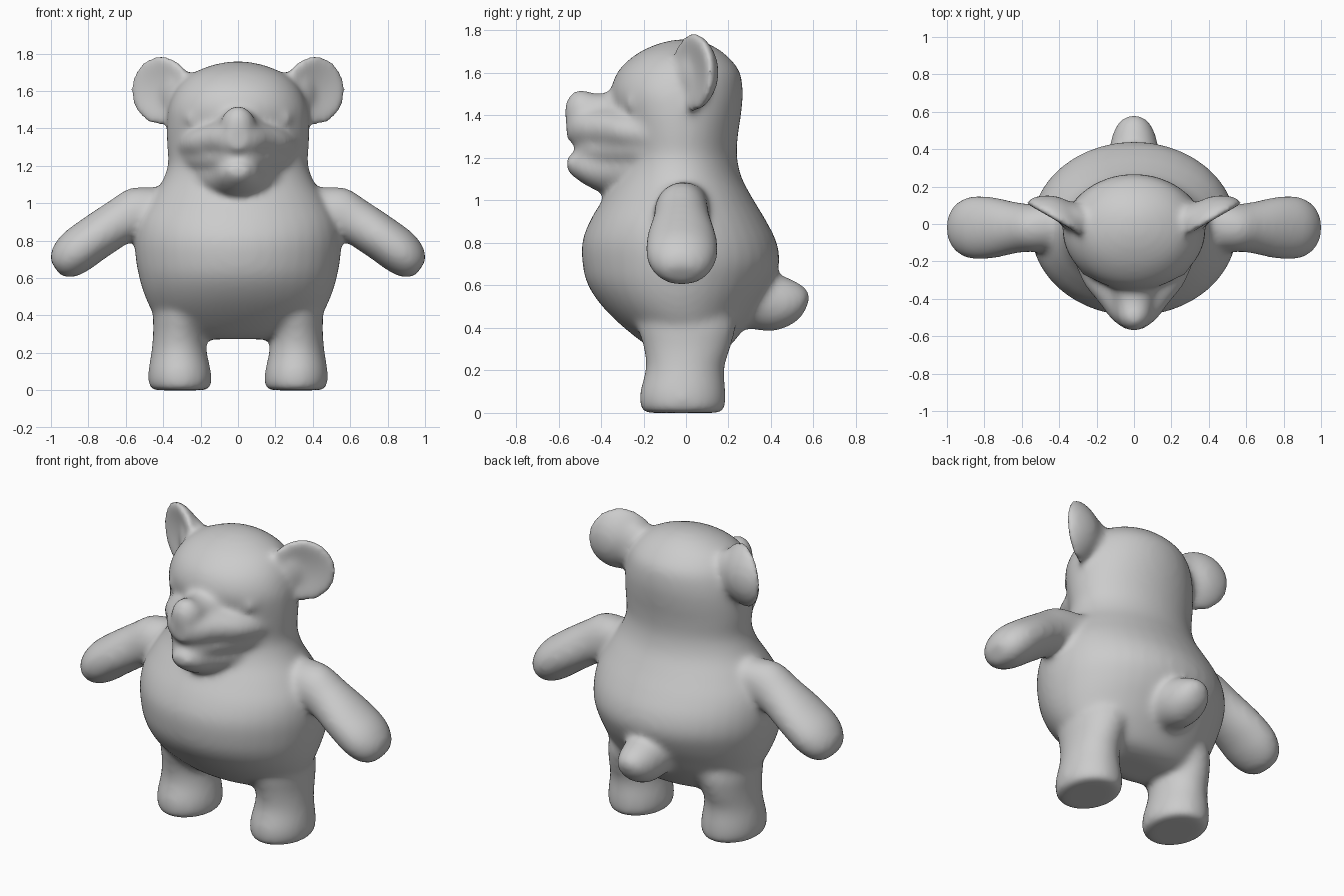
import bpy, bmesh
from math import cos, sin, pi, radians
from mathutils import Vector, Matrix

bm = bmesh.new()
X, Y, Z = Vector((1, 0, 0)), Vector((0, 1, 0)), Vector((0, 0, 1))


def resample(rows, n=5):
    """Catmull-Rom through the section rows."""
    rows = [Vector(r) for r in rows]
    out = []
    for i in range(len(rows) - 1):
        p0, p1, p2, p3 = (rows[max(0, min(len(rows) - 1, i + k))] for k in (-1, 0, 1, 2))
        for k in range(n):
            t = k / n
            out.append(0.5 * (2 * p1 + (p2 - p0) * t + (2 * p0 - 5 * p1 + 4 * p2 - p3) * t * t
                              + (3 * p1 - p0 - 3 * p2 + p3) * t ** 3))
    return out + [rows[-1]]


def loft(rows, u, v, side=1, seg=40):
    """Elliptical sections (x, y, z, radius along u, radius along v), capped."""
    rings = []
    for r in resample(rows):
        c = Vector(r[:3])
        ring = []
        for k in range(seg):
            a = 2 * pi * k / seg
            p = c + u * (r[3] * cos(a)) + v * (r[4] * sin(a))
            ring.append(bm.verts.new((p.x * side, p.y, p.z)))
        rings.append(ring)
    for a, b in zip(rings, rings[1:]):
        for k in range(seg):
            j = (k + 1) % seg
            bm.faces.new((a[k], a[j], b[j], b[k]))
    bm.faces.new(rings[0][::-1])
    bm.faces.new(rings[-1])


def blob(center, radii, side=1, turn=0, cup=0):
    """Ellipsoid, optionally turned about z and cupped toward the front."""
    vs = bmesh.ops.create_uvsphere(bm, u_segments=32, v_segments=24, radius=1)['verts']
    rot = Matrix.Rotation(radians(turn), 3, 'Z')
    for w in vs:
        x, y, z = w.co
        p = rot @ Vector((x * radii[0], y * radii[1] - cup * (x * x + z * z), z * radii[2]))
        p += Vector(center)
        w.co = (p.x * side, p.y, p.z)


# torso, neck and head
torso = [(.265, .20, -.09, .12), (.30, .35, -.17, .20), (.40, .45, -.30, .28),
         (.50, .50, -.40, .345), (.60, .53, -.465, .405), (.70, .548, -.488, .44),
         (.80, .55, -.488, .425), (.90, .53, -.45, .375), (1.0, .475, -.39, .315),
         (1.1, .41, -.33, .262), (1.2, .375, -.30, .24), (1.3, .380, -.31, .245),
         (1.4, .382, -.335, .26), (1.5, .372, -.355, .268), (1.6, .332, -.32, .252),
         (1.68, .255, -.235, .185), (1.73, .14, -.13, .105), (1.75, .04, -.04, .03)]
loft([(0, (f + b) / 2, z, w, (b - f) / 2) for z, w, f, b in torso], X, Y)

# snout, nose ridge and nose
loft([(0, -.08, 1.29, .36, .17), (0, -.30, 1.315, .28, .125), (0, -.42, 1.33, .19, .105),
      (0, -.51, 1.335, .12, .09), (0, -.562, 1.34, .05, .06)], X, Z)
loft([(0, -.22, 1.37, .18, .15), (0, -.34, 1.38, .135, .125), (0, -.42, 1.39, .105, .105),
      (0, -.50, 1.41, .09, .105), (0, -.545, 1.41, .065, .08), (0, -.57, 1.41, .03, .04)], X, Z)

# jaw, chin and mouth filling
loft([(0, -.08, 1.2, .33, .16), (0, -.28, 1.15, .22, .13), (0, -.40, 1.14, .145, .11),
      (0, -.50, 1.155, .10, .075), (0, -.56, 1.165, .05, .035)], X, Z)
loft([(0, -.25, 1.09, .15, .12), (0, -.36, 1.075, .09, .075), (0, -.43, 1.09, .04, .04)], X, Z)
loft([(0, -.08, 1.23, .36, .12), (0, -.28, 1.23, .255, .1), (0, -.41, 1.23, .165, .08),
      (0, -.48, 1.23, .11, .06), (0, -.52, 1.23, .05, .03)], X, Z)

# tail
loft([(0, .24, .56, .17, .17), (0, .36, .52, .14, .145), (0, .46, .495, .12, .13),
      (0, .535, .49, .085, .09), (0, .568, .49, .035, .04)],
     X, Vector((0, .4, .92)))

for s in (1, -1):
    # arms
    loft([(.34, 0, .985, .11, .11), (.49, -.02, .955, .125, .145), (.62, -.02, .90, .135, .125),
          (.76, -.02, .81, .165, .122), (.87, -.02, .73, .167, .12),
          (.94, -.02, .672, .13, .095), (.977, -.02, .645, .07, .05)],
         Y, Vector((.57, 0, .82)), s)
    # legs and feet
    loft([(.31, -.015, -.008, .145, .18), (.31, -.015, .02, .167, .2),
          (.312, -.015, .09, .168, .202), (.315, -.005, .2, .148, .185),
          (.312, .005, .3, .142, .205), (.285, .0, .42, .165, .235),
          (.25, -.02, .56, .14, .22)], X, Y, s)
    # ears and their roots
    blob((.385, .08, 1.595), (.185, .055, .188), s, 30, .06)
    blob((.32, .035, 1.575), (.11, .075, .14), s, 30)
    # closed eyelids
    blob((.24, -.245, 1.445), (.05, .042, .045), s)

bmesh.ops.recalc_face_normals(bm, faces=bm.faces)
mesh = bpy.data.meshes.new("bear")
bm.to_mesh(mesh)
bm.free()
bear = bpy.data.objects.new("bear", mesh)
bpy.context.collection.objects.link(bear)
bpy.context.view_layer.objects.active = bear
bear.select_set(True)

# fuse the parts into one soft skin
fuse = bear.modifiers.new("fuse", 'REMESH')
fuse.mode = 'VOXEL'
fuse.voxel_size = 0.016
fuse.use_smooth_shade = True
soft = bear.modifiers.new("soften", 'SMOOTH')
soft.factor = 0.5
soft.iterations = 20
for name in ("fuse", "soften"):
    bpy.ops.object.modifier_apply(modifier=name)
bpy.ops.object.shade_smooth()

# stand on the ground
low = min(v.co.z for v in bear.data.vertices)
for v in bear.data.vertices:
    v.co.z -= low
